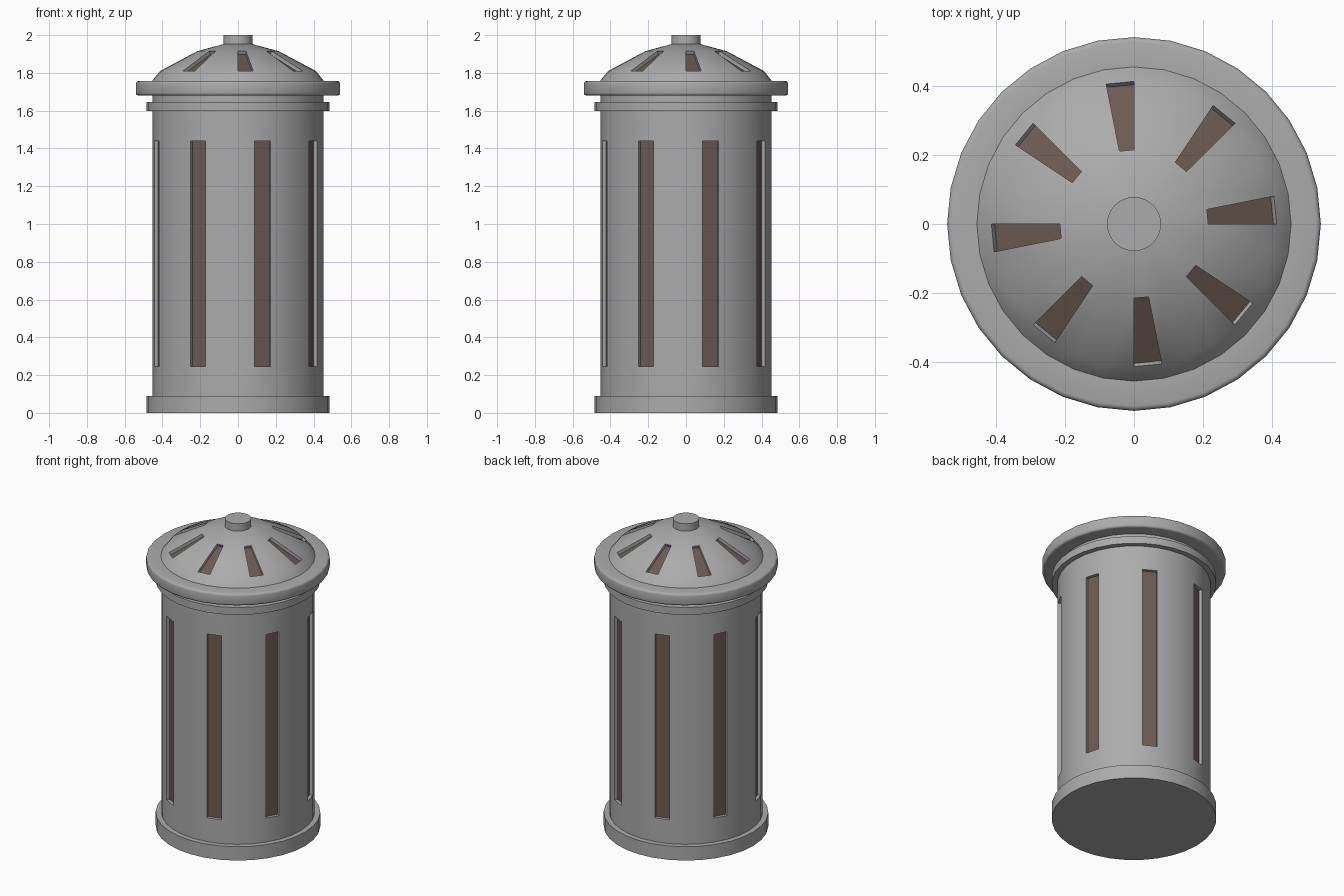
import bpy, bmesh, math

if "Cube" in bpy.data.objects:
    bpy.data.objects.remove(bpy.data.objects["Cube"])

SIDES = 32


def colour(name, rgb):
    mat = bpy.data.materials.new(name)
    mat.diffuse_color = (*rgb, 1)
    mat.use_nodes = True
    mat.node_tree.nodes["Principled BSDF"].inputs["Base Color"].default_value = mat.diffuse_color
    return mat


grey = colour("dark_grey_metal", (0.41, 0.41, 0.41))
brown = colour("brown_liner", (0.15, 0.103, 0.085))


def lathe(name, profile, slot_row=None, slot_phase=0):
    """Spin an (r, z) profile; sink every fourth face of slot_row as a brown slot."""
    bm = bmesh.new()
    rings = []
    for r, z in profile:
        rings.append([bm.verts.new((r * math.cos(2 * math.pi * i / SIDES),
                                    r * math.sin(2 * math.pi * i / SIDES), z))
                      for i in range(SIDES)])
    slots = []
    for row, (lo, hi) in enumerate(zip(rings, rings[1:])):
        for i in range(SIDES):
            j = (i + 1) % SIDES
            f = bm.faces.new((lo[i], lo[j], hi[j], hi[i]))
            if row == slot_row and i % 4 == slot_phase:
                slots.append(f)
    bm.faces.new(rings[0][::-1])
    bm.faces.new(rings[-1])
    bm.normal_update()
    if slots:
        bmesh.ops.inset_individual(bm, faces=slots, thickness=0, depth=-0.02)
        for f in slots:
            f.material_index = 1
    mesh = bpy.data.meshes.new(name)
    bm.to_mesh(mesh)
    bm.free()
    mesh.materials.append(grey)
    mesh.materials.append(brown)
    ob = bpy.data.objects.new(name, mesh)
    bpy.context.collection.objects.link(ob)
    bpy.ops.object.select_all(action='DESELECT')
    ob.select_set(True)
    bpy.context.view_layer.objects.active = ob
    bpy.ops.object.shade_smooth_by_angle(angle=math.radians(35))
    return ob


# Drum with foot ring, slotted wall, upper band and neck
lathe("bin_body", [(0.485, 0), (0.485, 0.09), (0.452, 0.09), (0.452, 0.245),
                   (0.452, 1.44), (0.452, 1.597), (0.485, 1.597),
                   (0.485, 1.645), (0.452, 1.645), (0.452, 1.69)],
      slot_row=3, slot_phase=1)

# Lid: rounded rim and slotted dome
lathe("lid", [(0.44, 1.68), (0.527, 1.68), (0.534, 1.682), (0.539, 1.687),
              (0.541, 1.694), (0.541, 1.743), (0.539, 1.75), (0.534, 1.755),
              (0.527, 1.757), (0.455, 1.757), (0.413, 1.81), (0.215, 1.915),
              (0.078, 1.952)],
      slot_row=10, slot_phase=0)

# Knob on top
lathe("lid_knob", [(0.078, 1.945), (0.078, 2.0)])
